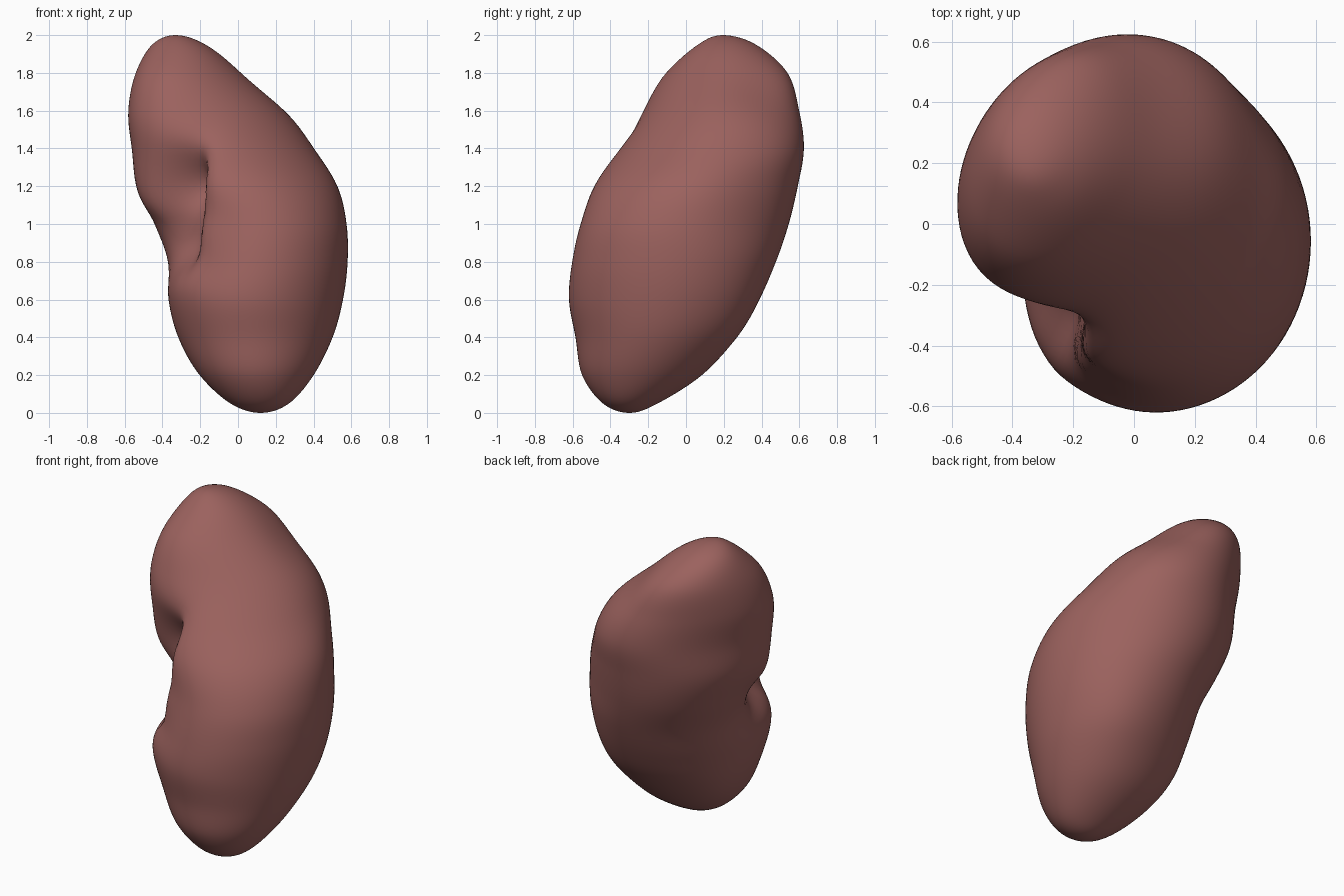
import bpy, bmesh, math
from mathutils import Vector

cube = bpy.data.objects.get("Cube")
if cube:
    bpy.data.objects.remove(cube, do_unlink=True)

# Flesh colour
flesh = bpy.data.materials.new("dusky_red_flesh")
flesh.use_nodes = True
colour = (0.33, 0.122, 0.112, 1)
flesh.diffuse_color = colour
bsdf = flesh.node_tree.nodes["Principled BSDF"]
bsdf.inputs["Base Color"].default_value = colour
bsdf.inputs["Roughness"].default_value = 0.6

# Body profile: height, x limits, y limits and diagonal lean of each section
profile = [
    (0.0, 0.12, 0.12, -0.30, -0.30, 0),
    (0.05, -0.04, 0.27, -0.44, -0.15, 0),
    (0.2, -0.20, 0.40, -0.55, 0.08, 0.03),
    (0.4, -0.31, 0.50, -0.585, 0.255, 0.05),
    (0.6, -0.37, 0.555, -0.62, 0.38, 0.05),
    (0.8, -0.39, 0.58, -0.605, 0.475, 0),
    (1.0, -0.46, 0.575, -0.565, 0.545, -0.05),
    (1.2, -0.54, 0.53, -0.495, 0.595, 0),
    (1.4, -0.56, 0.415, -0.355, 0.632, 0.1),
    (1.6, -0.575, 0.265, -0.21, 0.615, 0.14),
    (1.8, -0.54, 0.04, -0.085, 0.55, 0.14),
    (1.95, -0.455, -0.17, 0.07, 0.375, 0),
    (2.0, -0.33, -0.33, 0.20, 0.20, 0),
]

# Hollows on the inner side: height, sideways centre, height spread,
# spread to the front, spread to the back, depth
hollows = [
    (1.00, -0.06, 0.17, 0.20, 0.28, 0.08),   # broad waist
    (1.23, -0.04, 0.13, 0.07, 0.16, 0.17),   # upper bowl
    (0.90, -0.06, 0.13, 0.06, 0.15, 0.10),   # lower channel
    (1.20, -0.05, 0.08, 0.04, 0.06, 0.05),   # deep pocket
]

# Soft swellings and dimples: centre, radius, push
swellings = [
    ((0.10, 0.43, 1.70), 0.18, (-0.04, -0.03, -0.01)),    # upper outer dimple
    ((0.38, 0.32, 1.30), 0.18, (-0.02, -0.02, 0)),        # outer flat
    ((-0.42, 0.45, 1.50), 0.25, (0.022, -0.022, 0)),      # back flat
    ((-0.42, -0.05, 1.62), 0.18, (-0.03, -0.04, 0)),      # upper lobe
    ((-0.46, -0.15, 1.20), 0.12, (-0.02, 0, -0.06)),      # upper lobe lip
    ((-0.20, -0.44, 0.95), 0.09, (-0.03, -0.02, 0)),      # front lip
    ((-0.28, -0.40, 0.65), 0.12, (-0.015, -0.02, 0.04)),  # lower lip
    ((0.30, 0.25, 0.50), 0.18, (0.015, 0.015, -0.015)),   # lower outer curve
    ((-0.20, 0.05, 0.35), 0.15, (-0.02, 0, -0.015)),      # lower inner curve
]
SEGMENTS, STEPS = 96, 7
inward = Vector((1, 1, 0)).normalized()
sideways = Vector((-1, 1, 0)).normalized()


def mirrored(row):
    """Reflect a row through its pole so that the end is rounded."""
    z, x0, x1, y0, y1, lean = row
    return (z, x1, x0, y1, y0, lean)


def spline(a, b, c, d, t):
    """Catmull-Rom blend between b and c."""
    return [0.5 * (2 * q + (r - p) * t + (2 * p - 5 * q + 4 * r - s) * t ** 2
                   + (3 * q - p - 3 * r + s) * t ** 3)
            for p, q, r, s in zip(a, b, c, d)]


def sculpted(p):
    """Push the inner side inward at the hollows, then add the swellings."""
    w = p.dot(sideways)
    axis = Vector((0.16 - 0.2 * p.z, -0.3 + 0.27 * p.z, 0))
    side = min(1, max(0, -(p - axis).dot(inward) / 0.25))
    push = 0
    for z0, w0, sz, front, back, depth in hollows:
        sw = front if w < w0 else back
        push += depth * math.exp(-((p.z - z0) / sz) ** 2 / 2 - ((w - w0) / sw) ** 2 / 2)
    result = p + inward * push * side
    for centre, radius, shift in swellings:
        distance = (p - Vector(centre)).length
        result += Vector(shift) * math.exp(-(distance / radius) ** 2 / 2)
    return result


# Cross-section rows
rows = []
padded = [mirrored(profile[1])] + profile + [mirrored(profile[-2])]
for i in range(len(profile) - 1):
    for k in range(STEPS):
        if i or k:
            rows.append(spline(*padded[i:i + 4], k / STEPS))

# Skin the rows
bm = bmesh.new()
rings = []
for z, x0, x1, y0, y1, lean in rows:
    ring = []
    phase = math.acos(lean)
    for k in range(SEGMENTS):
        a = math.tau * k / SEGMENTS
        p = Vector(((x0 + x1) / 2 + (x1 - x0) / 2 * math.cos(a),
                    (y0 + y1) / 2 + (y1 - y0) / 2 * math.cos(a - phase), z))
        ring.append(bm.verts.new(sculpted(p)))
    rings.append(ring)

for low, high in zip(rings, rings[1:]):
    for k in range(SEGMENTS):
        n = (k + 1) % SEGMENTS
        bm.faces.new((low[k], low[n], high[n], high[k]))

# Rounded ends
for row, ring in ((profile[0], rings[0]), (profile[-1], rings[-1])):
    tip = bm.verts.new(sculpted(Vector((row[1], row[3], row[0]))))
    for k in range(SEGMENTS):
        bm.faces.new((tip, ring[k], ring[(k + 1) % SEGMENTS]))
bmesh.ops.recalc_face_normals(bm, faces=bm.faces)

mesh = bpy.data.meshes.new("organ_body")
bm.to_mesh(mesh)
bm.free()
mesh.materials.append(flesh)
mesh.shade_smooth()
body = bpy.data.objects.new("organ_body", mesh)
bpy.context.collection.objects.link(body)
